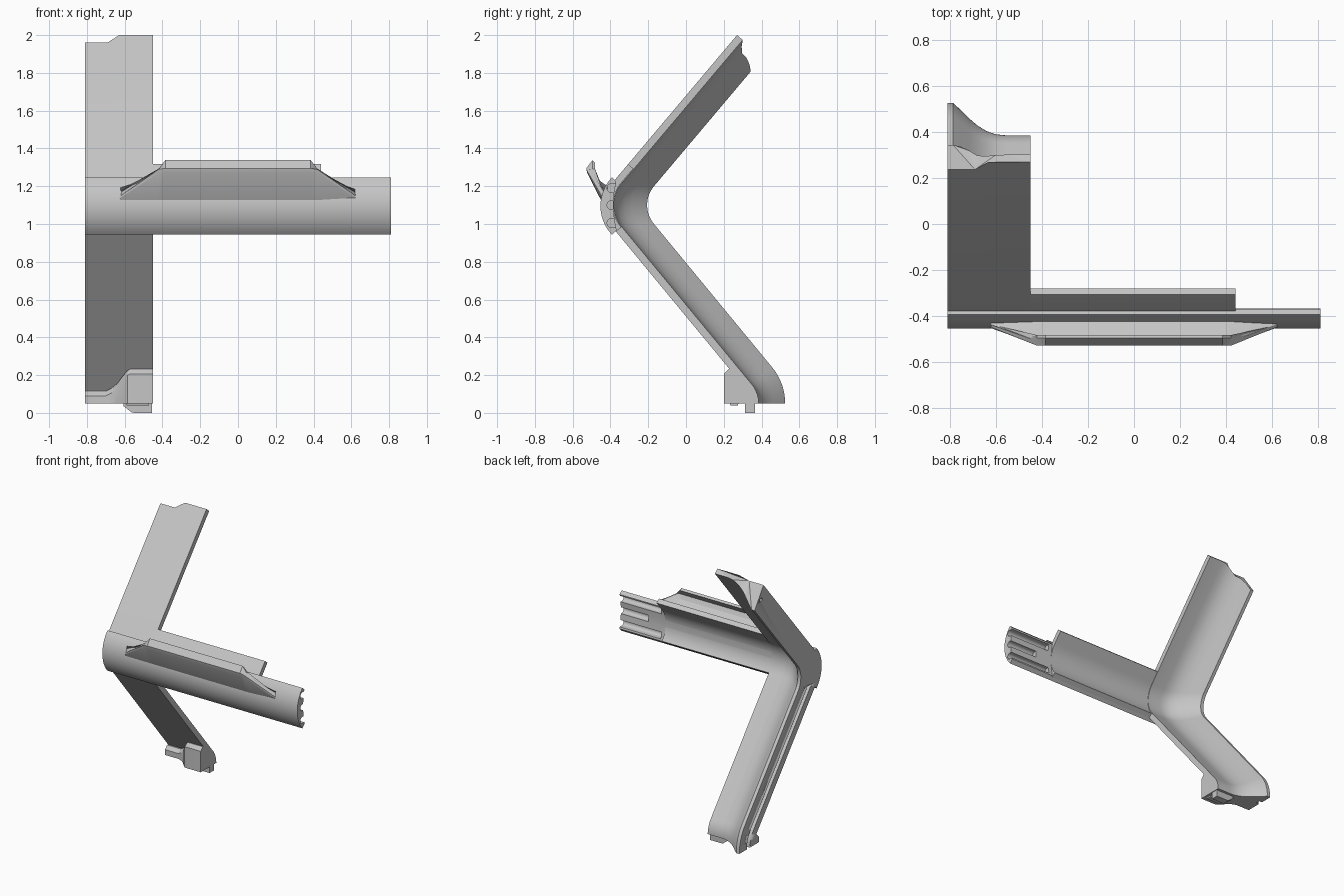
import bpy, bmesh, math

if "Cube" in bpy.data.objects:
    bpy.data.objects.remove(bpy.data.objects["Cube"])

grey = bpy.data.materials.new("mid grey")
grey.diffuse_color = (0.56, 0.56, 0.56, 1)
grey.use_nodes = True
grey.node_tree.nodes["Principled BSDF"].inputs["Base Color"].default_value = grey.diffuse_color


def loft(name, rings, angle=30):
    """Join closed rings of equal length into a capped solid."""
    bm = bmesh.new()
    vs = [[bm.verts.new(p) for p in r] for r in rings]
    n = len(rings[0])
    for a, b in zip(vs, vs[1:]):
        for i in range(n):
            j = (i + 1) % n
            bm.faces.new((a[i], a[j], b[j], b[i]))
    caps = [bm.faces.new(vs[0]), bm.faces.new(vs[-1])]
    bm.normal_update()
    bmesh.ops.triangulate(bm, faces=caps, ngon_method='EAR_CLIP')
    bmesh.ops.recalc_face_normals(bm, faces=bm.faces)
    me = bpy.data.meshes.new(name)
    bm.to_mesh(me)
    bm.free()
    ob = bpy.data.objects.new(name, me)
    bpy.context.collection.objects.link(ob)
    me.materials.append(grey)
    bpy.ops.object.select_all(action='DESELECT')
    ob.select_set(True)
    bpy.context.view_layer.objects.active = ob
    bpy.ops.object.shade_smooth_by_angle(angle=math.radians(angle))
    return ob


def extrude(name, profile, x0, x1, angle=30):
    return loft(name, [[(x, y, z) for y, z in profile] for x in (x0, x1)], angle)


def cut(target, cutter):
    cutter.hide_render = True
    cutter.hide_viewport = True
    m = target.modifiers.new("cut", 'BOOLEAN')
    m.operation, m.solver, m.object = 'DIFFERENCE', 'EXACT', cutter


def lerp_table(t, table):
    for (a, va), (b, vb) in zip(table, table[1:]):
        if t <= b:
            return va + (vb - va) * max(0, t - a) / (b - a)
    return table[-1][1]


# Stations along the arm; each maps depth w behind the front face to (y, z)
def elbow(deg, along=0):
    a = math.radians(deg)

    def f(w):
        c = lerp_table(w, [(0.04, -0.20), (0.18, -0.05)])   # tight front, wide rear
        r = 0.374 + 0.764 * c - w
        return (c + r * math.cos(a) + 0.645 * along, 1.10 + r * math.sin(a) + 0.764 * along)
    return f


def ankle(deg):
    a = math.radians(deg)
    return lambda w: (0.225 + (0.12 + w) * math.cos(a), 0.05 + (0.12 + w) * math.sin(a))


def top(w, s=0):
    return (0.27 + 0.764 * w - 0.645 * s, 2.0 - 0.645 * w - 0.764 * s)


bend = [elbow(139.8 + i * 79.7 / 16) for i in range(17)]
foot = [ankle(39.5 * (1 - i / 8)) for i in range(9)]


def ring(f, section):
    return [(x, *f(w)) for x, w in section]


# Arm: thin front plate flowing into a deep side wall, with a notched upper end
section = [(-0.81, 0), (-0.69, 0), (-0.63, 0), (-0.45, 0), (-0.45, 0.04),
           (-0.56, 0.04), (-0.60, 0.044), (-0.64, 0.058), (-0.68, 0.083),
           (-0.715, 0.113), (-0.75, 0.148), (-0.785, 0.18), (-0.81, 0.18)]


def end_shift(x, w):
    step = 0.052 * min(1, max(0, (-0.63 - x) / 0.06))
    notch = lerp_table(w, [(0.04, 0), (0.073, 0.056), (0.13, 0.06), (0.18, 0.1)])
    return max(step, notch)


end = [(x, *top(w, end_shift(x, w))) for x, w in section]
arm = loft("bent_arm", [end] + [ring(f, section) for f in bend + foot])

# Groove along the outside of the lower arm
groove = [(-0.83, 0.055), (-0.785, 0.055), (-0.785, 0.09), (-0.83, 0.09)]
cut(arm, loft("groove_cutter", [ring(f, groove) for f in bend[-2:] + foot]))

# Small pin hole near the upper end
hole = [(0.265 + 0.014 * math.cos(t * math.pi / 6), 1.86 + 0.014 * math.sin(t * math.pi / 6))
        for t in range(12)]
cut(arm, extrude("pin_hole_cutter", hole, -0.83, -0.78))

# Curved backing plate behind the cross bar
plate = [(-0.46, 0), (0.44, 0), (0.44, 0.036), (-0.46, 0.036)]
loft("backing_plate", [ring(f, plate) for f in [elbow(139.8, 0.097)] + bend])

# Cross bar with a rounded front and slots in its open end
outer = [(-0.233 - 0.22 * math.cos(a), 1.095 + 0.22 * math.sin(a))
         for a in [math.radians(43.6 - i * 87.2 / 16) for i in range(17)]]


def bar_profile(slots):
    def edge(z):
        return -0.384 + 0.016 * ((z - 1.1) / 0.13) ** 2
    pts = outer + [(edge(0.968), 0.968)]
    r = 0.024
    for z, slotted in zip((1.005, 1.10, 1.19), slots):
        pts.append((edge(z - r), z - r))
        if slotted:
            pts += [(-0.394 + r * math.cos(math.radians(d)), z + r * math.sin(math.radians(d)))
                    for d in range(270, 89, -20)]
        pts.append((edge(z + r), z + r))
    return pts + [(edge(1.225), 1.225)]


for name, slots, x0, x1 in [("cross_bar", (0, 0, 0), -0.81, 0.47),
                            ("cross_bar_slotted", (1, 0, 1), 0.47, 0.58),
                            ("cross_bar_end", (1, 1, 1), 0.58, 0.81)]:
    extrude(name, bar_profile(slots), x0, x1)

# Hooked lip on the front, fading into the bar at both ends
lip = [(-0.447, 1.12), (-0.523, 1.27), (-0.528, 1.295), (-0.495, 1.338), (-0.482, 1.325),
       (-0.508, 1.285), (-0.492, 1.255), (-0.41, 1.195)]
n = len(lip) - 1
faded = [(-0.449 + 0.021 * i / n, 1.125 + 0.065 * i / n) for i in range(n + 1)]
low = [(y, min(z, 1.285 + 0.002 * i)) for i, (y, z) in enumerate(lip)]
half = [(0.63, faded), (0.42, low), (0.385, lip)]
stations = [(-x, p) for x, p in half] + half[::-1]
loft("hooked_lip", [[(x, y, z) for y, z in p] for x, p in stations], 25)

# Foot block, low and shallow on the left, tall and deep on the right
rings = []
for x, h, y0 in [(-0.81, 0.115, 0.29), (-0.70, 0.115, 0.29), (-0.67, 0.13, 0.28),
                 (-0.64, 0.155, 0.26), (-0.61, 0.195, 0.225), (-0.585, 0.225, 0.202),
                 (-0.57, 0.232, 0.2), (-0.45, 0.232, 0.2)]:
    back = 0.338 - (h - 0.126) * 0.825
    rings.append([(x, y, z) for y, z in
                  [(y0, 0.05), (y0, h - 0.025), (y0 + 0.025, h), (back, h),
                   (0.36, 0.10), (0.36, 0.05)]])
loft("foot_block", rings)

# Pegs under the foot
peg = [(-0.605, 0.06), (-0.605, 0.035), (-0.565, 0.004), (-0.55, 0), (-0.455, 0), (-0.455, 0.06)]
loft("foot_peg", [[(x, y, z) for x, z in peg] for y in (0.312, 0.365)])
extrude("foot_bump", [(0.23, 0.06), (0.235, 0.04), (0.275, 0.04), (0.28, 0.06)], -0.59, -0.47)
